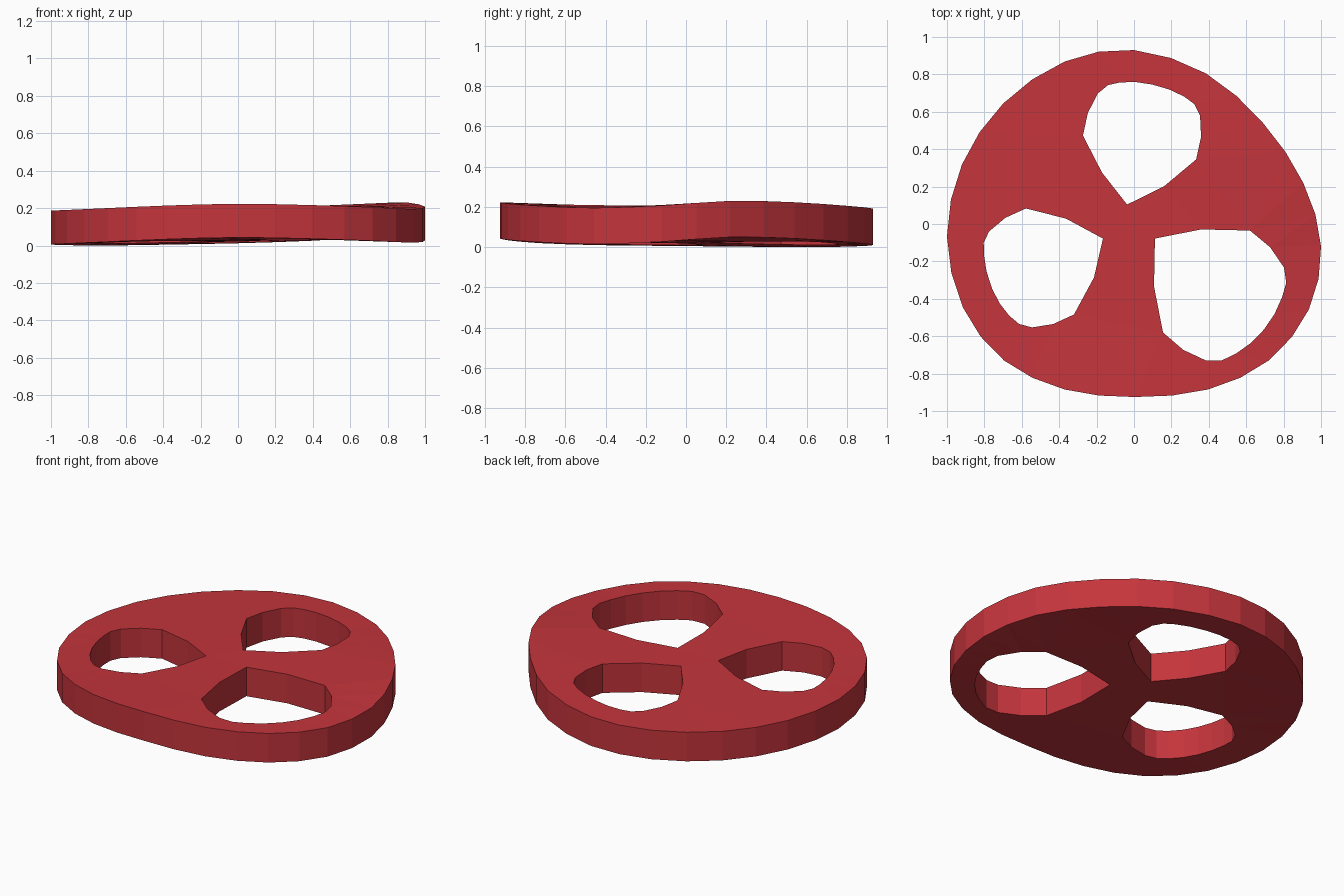
import bpy, bmesh
from mathutils import Vector

if "Cube" in bpy.data.objects:
    bpy.data.objects.remove(bpy.data.objects["Cube"])

THICK = 0.18


def between(a, b, c, d):
    """Smooth midpoint of b-c, with a and d as neighbours."""
    return (9 * (b + c) - a - d) / 16


# Outer rim: every second corner, with underside height (slight warp)
rim_ctrl = [Vector(p) for p in (
    (0.00, 0.93, .012), (0.385, 0.805, .025), (0.69, 0.54, .043), (0.905, 0.22, .050),
    (1.00, -0.12, .027), (0.935, -0.457, .015), (0.72, -0.73, .025), (0.395, -0.885, .036),
    (0.005, -0.925, .043), (-0.37, -0.885, .034), (-0.695, -0.73, .020), (-0.915, -0.446, .010),
    (-1.00, -0.067, .006), (-0.92, 0.318, .002), (-0.70, 0.644, .000), (-0.37, 0.869, .005))]
n = len(rim_ctrl)
rim = []
for i in range(n):
    rim.append(rim_ctrl[i])
    rim.append(between(*(rim_ctrl[(i + k) % n] for k in (-1, 0, 1, 2))))

# Holes: inner tip, straight side, seven points on the rounded end, straight side
holes_ctrl = [
    [(-.037, .104), (-.171, .275), (-.273, .473), (-.193, .698), (-.075, .757), (.096, .746),
     (.267, .682), (.353, .580), (.332, .345), (.160, .201)],
    [(-.166, -.078), (-.364, .029), (-.578, .083), (-.775, -.040), (-.802, -.168), (-.759, -.345),
     (-.668, -.489), (-.545, -.553), (-.321, -.484), (-.214, -.286)],
    [(.112, -.078), (.358, -.029), (.620, -.035), (.802, -.233), (.791, -.393), (.695, -.564),
     (.545, -.693), (.385, -.730), (.155, -.580), (.107, -.334)],
]


def hole_loop(ctrl):
    p = [Vector(c) for c in ctrl]
    out = p[:2]
    for i in range(2, 8):
        out += [p[i], between(p[i - 1], p[i], p[i + 1], p[(i + 2) % 10])]
    return out + p[8:]


def warp(p):
    """Underside height inside the plate, blended from the rim."""
    w = [1 / (p - q.xy).length_squared for q in rim]
    return sum(a * q.z for a, q in zip(w, rim)) / sum(w)


loops = [rim]
for ctrl in holes_ctrl:
    loops.append([Vector((p.x, p.y, warp(p))) for p in hole_loop(ctrl)])

# Plate: fill between the loops, then extrude upward
bm = bmesh.new()
edges = []
for loop in loops:
    vs = [bm.verts.new(p) for p in loop]
    edges += [bm.edges.new((vs[i - 1], vs[i])) for i in range(len(vs))]
bmesh.ops.triangle_fill(bm, use_beauty=True, use_dissolve=False, edges=edges, normal=(0, 0, 1))
ext = bmesh.ops.extrude_face_region(bm, geom=bm.faces[:], use_keep_orig=True)
top = [g for g in ext["geom"] if isinstance(g, bmesh.types.BMVert)]
bmesh.ops.translate(bm, verts=top, vec=(0, 0, THICK))
bmesh.ops.recalc_face_normals(bm, faces=bm.faces[:])

mesh = bpy.data.meshes.new("three_hole_plate")
bm.to_mesh(mesh)
bm.free()
plate = bpy.data.objects.new("three_hole_plate", mesh)
bpy.context.collection.objects.link(plate)

red = bpy.data.materials.new("red")
red.diffuse_color = (0.55, 0.035, 0.045, 1)
red.use_nodes = True
red.node_tree.nodes["Principled BSDF"].inputs["Base Color"].default_value = red.diffuse_color
mesh.materials.append(red)
